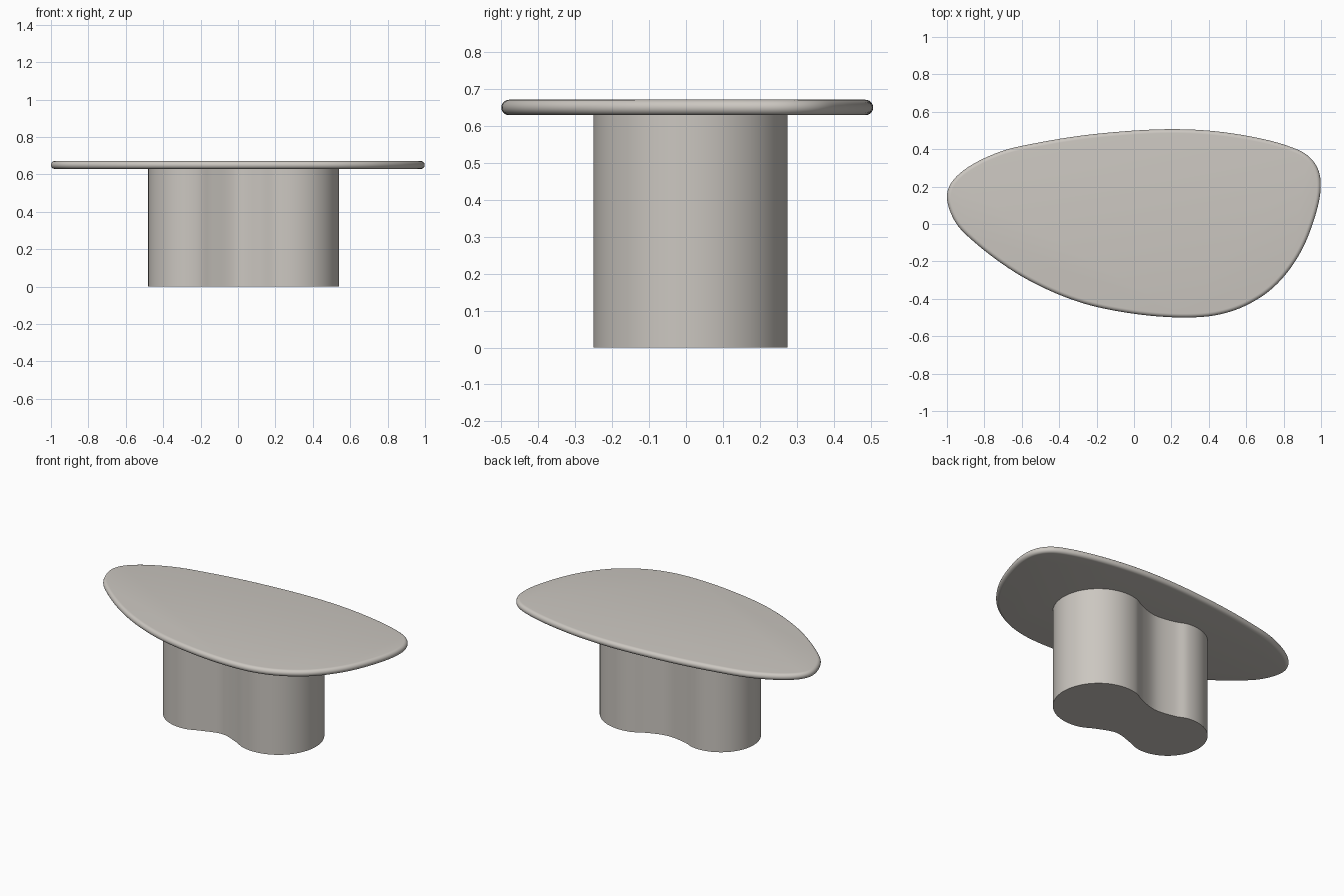
import bpy, bmesh, math
from mathutils import Vector

if "Cube" in bpy.data.objects:
    bpy.data.objects.remove(bpy.data.objects["Cube"])

mat = bpy.data.materials.new("warm_grey")
mat.diffuse_color = (0.6, 0.57, 0.53, 1)
mat.use_nodes = True
mat.node_tree.nodes["Principled BSDF"].inputs["Base Color"].default_value = mat.diffuse_color


def smooth_loop(pts, n=8):
    """Closed centripetal Catmull-Rom curve through the points."""
    p = [Vector(q) for q in pts]
    out = []
    for i in range(len(p)):
        a, b, c, d = (p[(i + k - 1) % len(p)] for k in range(4))
        t1 = (b - a).length ** 0.5
        t2 = t1 + (c - b).length ** 0.5
        t3 = t2 + (d - c).length ** 0.5
        for j in range(n):
            t = t1 + (t2 - t1) * j / n
            A1 = a.lerp(b, t / t1)
            A2 = b.lerp(c, (t - t1) / (t2 - t1))
            A3 = c.lerp(d, (t - t2) / (t3 - t2))
            B1 = A1.lerp(A2, t / t2)
            B2 = A2.lerp(A3, (t - t1) / (t3 - t1))
            out.append(B1.lerp(B2, (t - t1) / (t2 - t1)))
    return out


def slab(name, loop, profile):
    """Stack inset copies of a counter-clockwise loop; profile = (inset, z)."""
    n = len(loop)
    normals = []
    for i in range(n):
        t = (loop[(i + 1) % n] - loop[i - 1]).normalized()
        normals.append(Vector((t.y, -t.x)))
    bm = bmesh.new()
    rings = [[bm.verts.new((*(p - m * inset), z)) for p, m in zip(loop, normals)]
             for inset, z in profile]
    for lo, hi in zip(rings, rings[1:]):
        for i in range(n):
            k = (i + 1) % n
            bm.faces.new((lo[i], lo[k], hi[k], hi[i]))
    bm.faces.new(rings[0][::-1])
    bm.faces.new(rings[-1])
    me = bpy.data.meshes.new(name)
    bm.to_mesh(me)
    bm.free()
    me.materials.append(mat)
    ob = bpy.data.objects.new(name, me)
    bpy.context.collection.objects.link(ob)
    bpy.ops.object.select_all(action='DESELECT')
    ob.select_set(True)
    bpy.context.view_layer.objects.active = ob
    bpy.ops.object.shade_smooth_by_angle(angle=math.radians(35))


# Tabletop: pebble outline with a rounded rim
top = [(-1, .14), (-.955, .01), (-.85, -.1), (-.6, -.28), (-.3, -.415), (0, -.48),
       (.28, -.5), (.45, -.485), (.6, -.435), (.75, -.335), (.88, -.17), (.965, .03),
       (.998, .19), (.985, .29), (.93, .365), (.8, .425), (.5, .488), (.2, .507),
       (-.2, .482), (-.5, .437), (-.72, .385), (-.9, .295), (-.98, .215)]
rim = [(.021 * (1 - math.cos(a)), .65 + .021 * math.sin(a))
       for a in (math.radians(-90 + 15 * k) for k in range(13))]
slab("tabletop", smooth_loop(top), rim)


# Pedestal: two round lobes joined by a soft waist
def arc(cx, cy, r, start, end, n):
    return [(cx + r * math.cos(math.radians(start + (end - start) * i / n)),
             cy + r * math.sin(math.radians(start + (end - start) * i / n)))
            for i in range(n + 1)]


base = (arc(.278, .012, .263, -127, 127, 12) + [(.0, .187)]
        + arc(-.25, .005, .23, 60, 300, 12) + [(.0, -.158)])
slab("pedestal", smooth_loop(base, 6), [(0, 0), (0, .632)])
